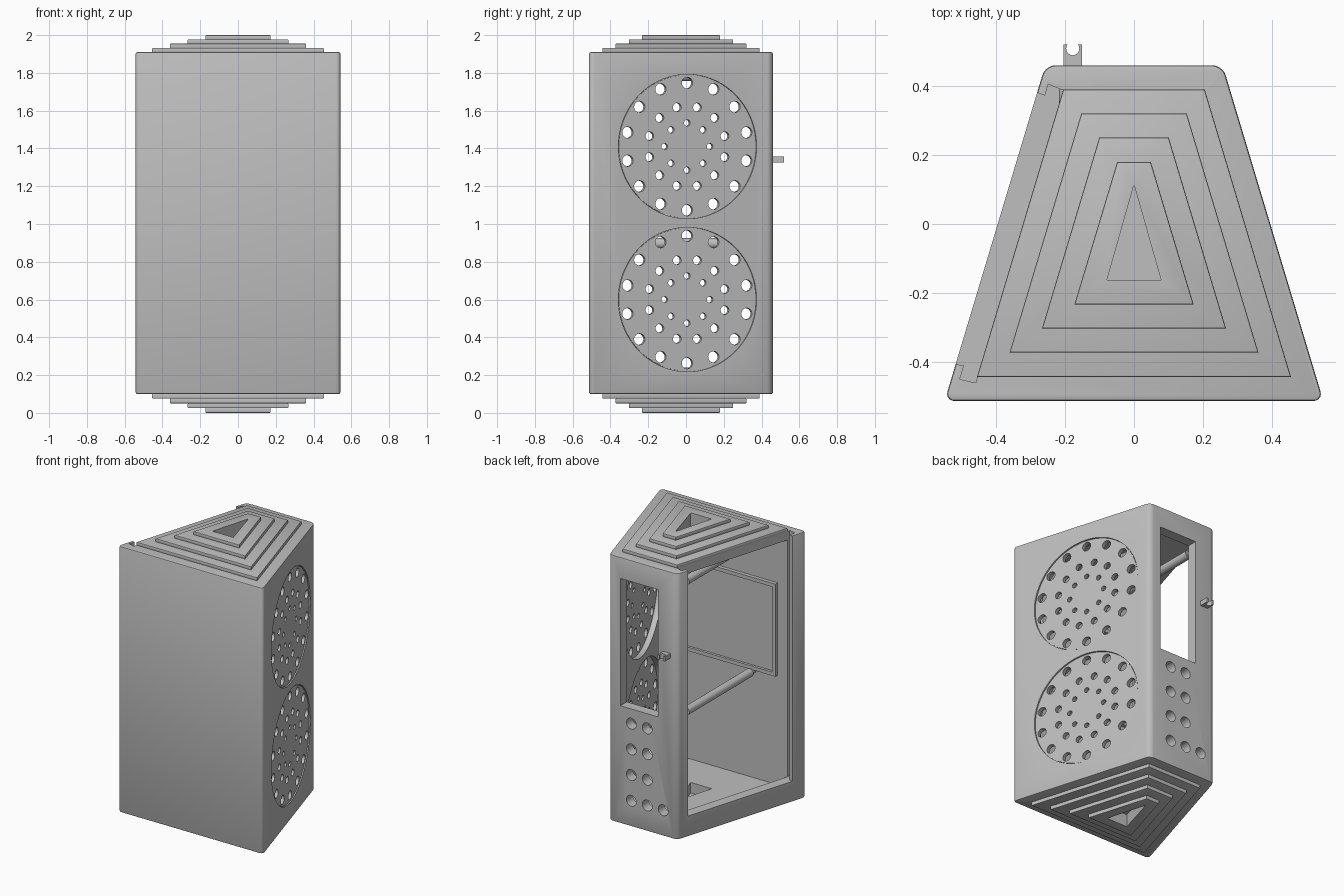
import bpy, bmesh
from math import sin, cos, tau, pi
from mathutils import Matrix, Vector

if "Cube" in bpy.data.objects:
    bpy.data.objects.remove(bpy.data.objects["Cube"], do_unlink=True)

grey = bpy.data.materials.new("plain_grey")
grey.use_nodes = True
grey.diffuse_color = (0.52, 0.52, 0.52, 1)
grey.node_tree.nodes["Principled BSDF"].inputs["Base Color"].default_value = grey.diffuse_color

BACK, FRONT, SLOPE, WALL = 0.46, -0.513, 0.3, 0.07
BOTTOM, TOP = 0.1, 1.91


def half_width(y, inset=0.0):
    return 0.257 + SLOPE * (BACK - y) - inset * 1.044


def footprint(inset):
    """Cabinet outline moved inward on every side."""
    yb, yf = BACK - inset, FRONT + inset
    wb, wf = max(half_width(yb, inset), 0.001), half_width(yf, inset)
    return [(-wf, yf), (wf, yf), (wb, yb), (-wb, yb)]


def add_prism(bm, pts, z0, z1, matrix=Matrix()):
    low = [bm.verts.new(matrix @ Vector((x, y, z0))) for x, y in pts]
    high = [bm.verts.new(matrix @ Vector((x, y, z1))) for x, y in pts]
    bm.faces.new(low[::-1])
    bm.faces.new(high)
    for i in range(len(pts)):
        j = (i + 1) % len(pts)
        bm.faces.new((low[i], low[j], high[j], high[i]))


def circle(cx, cy, r, n=24):
    return [(cx + r * cos(tau * i / n), cy + r * sin(tau * i / n)) for i in range(n)]


def rect(x0, y0, x1, y1):
    return [(x0, y0), (x1, y0), (x1, y1), (x0, y1)]


def make(name, prisms, corner=0, rim=0):
    """Object from prisms, with optional rounded corners and softened rims."""
    bm = bmesh.new()
    for p in prisms:
        add_prism(bm, *p)
    bmesh.ops.recalc_face_normals(bm, faces=bm.faces)
    for width, upright, seg in ((corner, True, 5), (rim, False, 2)):
        if width:
            edges = [e for e in bm.edges
                     if (abs(e.verts[0].co.z - e.verts[1].co.z) > 1e-4) == upright]
            bmesh.ops.bevel(bm, geom=edges, offset=width, segments=seg,
                            profile=0.5, affect='EDGES')
    mesh = bpy.data.meshes.new(name)
    bm.to_mesh(mesh)
    bm.free()
    mesh.materials.append(grey)
    ob = bpy.data.objects.new(name, mesh)
    bpy.context.collection.objects.link(ob)
    return ob


def cut(ob, *prisms):
    """Subtract prisms from an object and bake the result."""
    tool = make("cutter", prisms)
    tool.hide_render = True
    mod = ob.modifiers.new("cut", 'BOOLEAN')
    mod.operation, mod.solver, mod.object = 'DIFFERENCE', 'EXACT', tool
    bpy.context.view_layer.update()
    mesh = bpy.data.meshes.new_from_object(ob.evaluated_get(bpy.context.evaluated_depsgraph_get()))
    ob.modifiers.clear()
    ob.data = mesh
    bpy.data.objects.remove(tool, do_unlink=True)


# Frames: speaker wall (local z outward, y up) and back wall
normal = Vector((1, SLOPE, 0)).normalized()
along = Vector((-normal.y, normal.x, 0))
MID_Y = 0.008


def wall_frame(z):
    m = Matrix((along, (0, 0, 1), normal)).transposed().to_4x4()
    m.translation = (half_width(MID_Y), MID_Y, z)
    return m


facing_back = Matrix(((1, 0, 0, 0), (0, 0, 1, 0), (0, 1, 0, 0), (0, 0, 0, 1)))
speaker_heights = (0.6, 1.41)

# Cabinet shell
cabinet = make("cabinet", [(footprint(0), BOTTOM, TOP)], corner=0.03, rim=0.008)
cut(cabinet, (footprint(WALL), 0.165, 1.85))

# Open side with grooved door slot running out through the top
def side(y, depth):
    return (-half_width(y, depth), y)

lip = [side(0.392, -0.03), side(0.37, 0.03), side(-0.412, 0.03), side(-0.40, -0.03)]
groove = [side(0.405, 0.024), side(0.387, 0.071), side(-0.46, 0.071), side(-0.45, 0.024)]
cut(cabinet, (lip, 0.24, 2.1))
cut(cabinet, (groove, 0.24, 2.1))

# Speaker openings, rear window, rear sockets
cut(cabinet, *[(circle(0, 0, 0.382, 72), -0.12, 0.05, wall_frame(z)) for z in speaker_heights])
cut(cabinet, (rect(-0.11, 0.90, 0.172, 1.766), 0.3, 0.6, facing_back))
sockets = [(x, z) for z in (0.80, 0.625, 0.45, 0.275) for x in (0.09, -0.03)] + [(-0.15, 0.275)]
cut(cabinet, *[(circle(x, z, 0.037), 0.3, 0.6, facing_back) for x, z in sockets])

# Triangular vents
vent = footprint(0.35)
cut(cabinet, (vent, 0.05, 0.3), (vent, 1.7, 1.95))

# Stepped tiers above and below
STEP = 0.0225
for end in ("top", "bottom"):
    for k in range(4):
        if end == "top":
            z0 = TOP + STEP * k - 0.002
            z1 = z0 + STEP + 0.002
        else:
            z1 = BOTTOM - 0.025 * k + 0.002
            z0 = z1 - 0.027
        tier = make(f"{end}_tier_{k + 1}", [(footprint(WALL * (k + 1)), z0, z1)], rim=0.005)
        cut(tier, (vent, z0 - 0.1, z1 + 0.1))
make("bottom_vent_plate", [(footprint(0.345), 0.085, 0.093)])

# Perforated speaker grilles
for label, z in zip(("lower", "upper"), speaker_heights):
    frame = wall_frame(z)
    grille = make(f"{label}_grille", [(circle(0, 0, 0.378, 72), -0.035, -0.006, frame)])
    holes = []
    for count, ring, r, shift in ((14, 0.337, 0.03, 0), (12, 0.215, 0.023, 0.5), (8, 0.125, 0.017, 0)):
        for i in range(count):
            a = pi / 2 + tau * (i + shift) / count
            holes.append((circle(ring * cos(a), ring * sin(a), r, 20), -0.1, 0.1, frame))
    cut(grille, *holes)
    make(f"{label}_grille_seat", [(circle(0, 0, 0.383, 72), -0.034, -0.012, frame)])
    seat = bpy.data.objects[f"{label}_grille_seat"]
    cut(seat, (circle(0, 0, 0.374, 72), -0.1, 0.1, frame))

# Framed panel on the inside of the front wall
inner = FRONT + WALL
make("panel_back", [(rect(-0.38, 0.91, 0.38, 1.54), inner - 0.005, inner + 0.008, facing_back)])
rim = make("panel_rim", [(rect(-0.38, 0.91, 0.38, 1.54), inner - 0.005, inner + 0.025, facing_back)])
cut(rim, (rect(-0.355, 0.935, 0.355, 1.515), inner - 0.1, inner + 0.1, facing_back))

# Cross rods with thinner end pins
for label, z in (("lower", 0.897), ("upper", 1.785)):
    make(f"{label}_rod", [(circle(-0.2, z, 0.028), -0.40, 0.29, facing_back)])
    make(f"{label}_rod_pin", [(circle(-0.2, z, 0.017), inner - 0.01, 0.41, facing_back)])

# Rear hook with a round notch
hook = make("rear_hook", [(rect(-0.205, 0.44, -0.15, 0.52), 1.325, 1.357)])
cut(hook, (circle(-0.1775, 0.508, 0.019), 1.2, 1.5))

# Smooth rounded surfaces, keep edges sharp
for ob in bpy.context.collection.objects:
    if ob.type == 'MESH' and grey.name in ob.data.materials:
        bpy.ops.object.select_all(action='DESELECT')
        ob.select_set(True)
        bpy.context.view_layer.objects.active = ob
        bpy.ops.object.shade_smooth_by_angle(angle=0.6)
